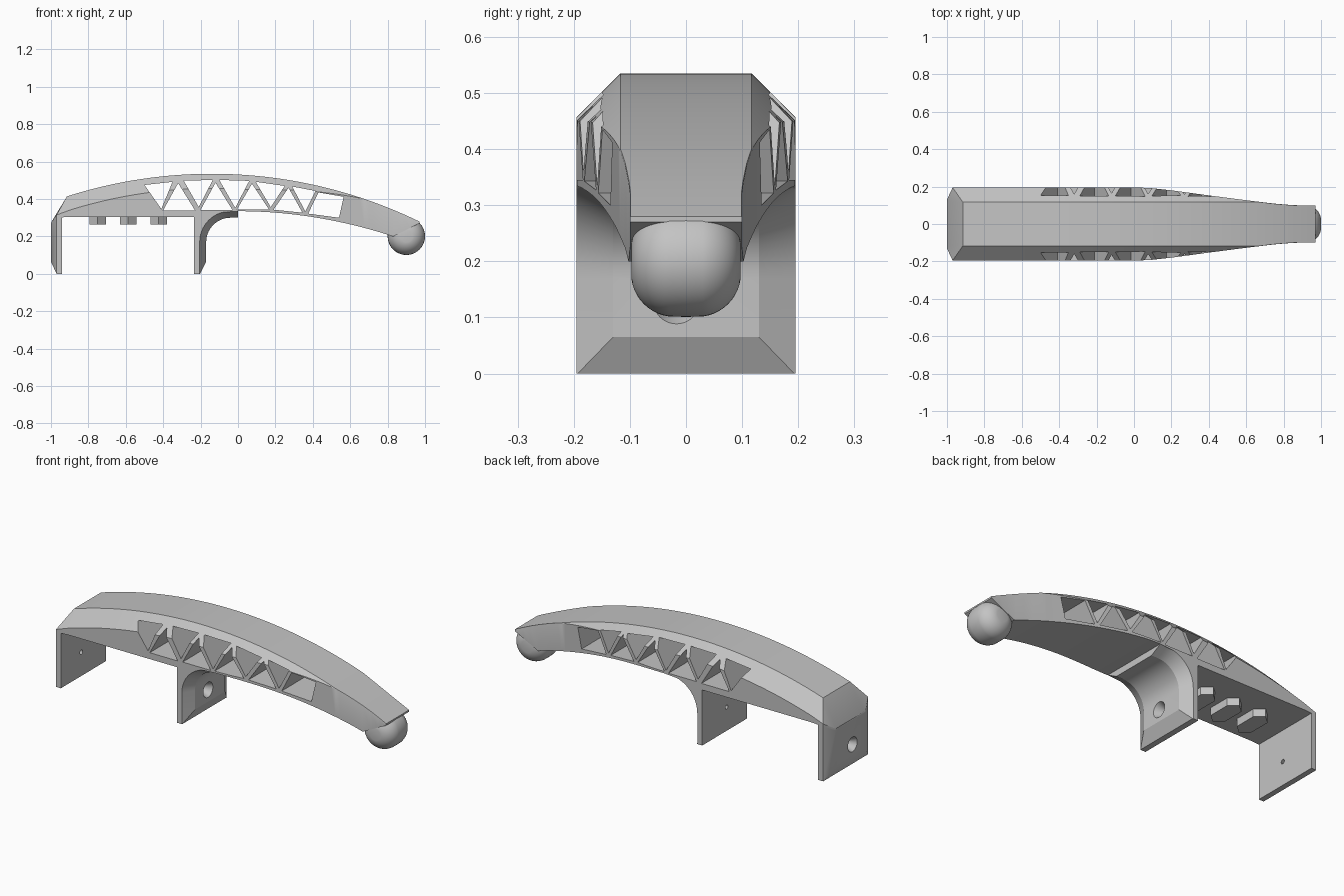
import bpy, bmesh, math
from mathutils import Matrix

if "Cube" in bpy.data.objects:
    bpy.data.objects.remove(bpy.data.objects["Cube"], do_unlink=True)

GREY = (0.55, 0.55, 0.55, 1)
mat = bpy.data.materials.new("plain grey")
mat.use_nodes = True
mat.diffuse_color = GREY
mat.node_tree.nodes["Principled BSDF"].inputs["Base Color"].default_value = GREY

W, FLAT, TOP = 0.195, 0.117, 0.535      # half width, half top flat, crown height
BOW = 2.54                              # radius of the arched top
INNER = 0.13                            # half width of the raised flats
SHIFT = -0.017                          # sideways offset of holes and bosses


def finish(name, bm):
    bmesh.ops.recalc_face_normals(bm, faces=bm.faces[:])
    me = bpy.data.meshes.new(name)
    bm.to_mesh(me)
    bm.free()
    me.materials.append(mat)
    ob = bpy.data.objects.new(name, me)
    bpy.context.collection.objects.link(ob)
    return ob


def add_loft(bm, rings):
    loops = [[bm.verts.new(p) for p in ring] for ring in rings]
    n = len(loops[0])
    for a, b in zip(loops, loops[1:]):
        for i in range(n):
            j = (i + 1) % n
            bm.faces.new((a[i], a[j], b[j], b[i]))
    bm.faces.new(loops[0][::-1])
    bm.faces.new(loops[-1])


def loft(name, rings):
    bm = bmesh.new()
    add_loft(bm, rings)
    return finish(name, bm)


def prism(name, outline, half):
    return loft(name, [[(x, y, z) for x, z in outline] for y in (-half, half)])


def select(ob):
    bpy.ops.object.select_all(action='DESELECT')
    ob.select_set(True)
    bpy.context.view_layer.objects.active = ob


def cut(targets, cutter):
    for ob in targets:
        mod = ob.modifiers.new("cut", 'BOOLEAN')
        mod.operation, mod.solver, mod.object = 'DIFFERENCE', 'EXACT', cutter
        select(ob)
        bpy.ops.object.modifier_apply(modifier=mod.name)
    bpy.data.objects.remove(cutter, do_unlink=True)


def lerp(table, x):
    for (x0, v0), (x1, v1) in zip(table, table[1:]):
        if x <= x1:
            return v0 + (v1 - v0) * max(0, (x - x0) / (x1 - x0))
    return table[-1][1]


# Curves that shape the beam
PLAN = [(0.03, W), (0.1, 0.191), (0.2, 0.18), (0.4, 0.153), (0.6, 0.127),
        (0.75, 0.109), (0.86, 0.1), (1, 0.1)]
UNDER = [(-0.15, 0.305), (-0.1, 0.328), (0, 0.335)]
NOSE = [(0.83, 0.2), (0.92, 0.245), (0.962, 0.266), (0.97, 0.27)]


def crown(x):
    return TOP - BOW + math.sqrt(BOW ** 2 - (x + 0.14) ** 2)


def underside(x):
    if x < 0:
        return lerp(UNDER, x)
    return 0.335 - 0.135 * (x / 0.83) ** 2 if x < 0.83 else lerp(NOSE, x)


def ring_of(half):
    return half + [(x, -y, z) for x, y, z in reversed(half)]


def section(x):
    h, zt = lerp(PLAN, x), crown(x)
    zc = zt - max(0.003, h - FLAT)
    return ring_of([(x, h, underside(x)), (x, h, zc), (x, min(FLAT, h - 0.001), zt)])


# Arched beam with a bevelled back end
xs = [-0.9 + 0.025 * i for i in range(70)] + [0.83, 0.875, 0.92, 0.962, 0.97]
rings = [ring_of([(-1, INNER, 0.265), (-1, INNER, 0.272), (-0.998, FLAT, 0.276)]),
         ring_of([(-0.97, W, 0.3), (-0.97, W, 0.315), (-0.915, FLAT, crown(-0.915))])]
beam = loft("arched_beam", rings + [section(x) for x in xs])

# Truss openings through the beam
OPENINGS = [
    [(-0.5, 0.475), (-0.35, 0.492), (-0.41, 0.347)],
    [(-0.32, 0.485), (-0.4, 0.34), (-0.23, 0.34)],
    [(-0.29, 0.498), (-0.135, 0.502), (-0.21, 0.357)],
    [(-0.12, 0.487), (-0.2, 0.342), (-0.03, 0.342)],
    [(-0.1, 0.502), (0.06, 0.497), (-0.015, 0.353)],
    [(0.075, 0.482), (-0.005, 0.345), (0.165, 0.345)],
    [(0.095, 0.492), (0.25, 0.47), (0.175, 0.357)],
    [(0.27, 0.46), (0.19, 0.343), (0.345, 0.327)],
    [(0.29, 0.467), (0.415, 0.443), (0.36, 0.333)],
    [(0.43, 0.435), (0.565, 0.412), (0.54, 0.3), (0.375, 0.322)],
]
for outline in OPENINGS:
    cut([beam], prism("truss_cutter", outline, 0.3))

# Back leg with a bevelled outer face
back_leg = loft("back_leg", [
    [(x, -h, z0), (x, h, z0), (x, h, z1), (x, -h, z1)]
    for x, h, z0, z1 in ((-0.94, W, 0, 0.312), (-0.97, W, 0, 0.312), (-1, INNER, 0.065, 0.272))])

# Middle leg flowing into the beam through a fillet
CX, CZ, R, LIFT = -0.04, 0.17, 0.165, 0.035
angles = [math.pi - math.pi / 2 * i / 14 for i in range(15)]


def arc(r):
    return [(CX + r * math.cos(a), CZ + r * math.sin(a)) for a in angles]


middle_leg = prism("middle_leg", [(-0.235, 0.32), (-0.235, 0), (CX - R, 0)] + arc(R)
                   + [(0, 0.335), (0, 0.34)], W)

# Raised trapezoid rib lining the fillet
outer = [(CX - R, 0), (CX - R, 0.065)] + arc(R) + [(0, CZ + R)]
inner = [(CX - R + 0.002, 0), (CX - R + LIFT, 0.065)] + arc(R - LIFT) + [(0, CZ + R - LIFT)]
rings = []
for i, ((x0, z0), (x1, z1)) in enumerate(zip(outer, inner)):
    h = W - 0.002 if i == 0 else INNER
    rings.append([(x0, -W, z0), (x0, W, z0), (x1, h, z1), (x1, -h, z1)])
rib = loft("fillet_rib", rings)

# Countersunk screw holes
for targets, x, wide, narrow in (([back_leg], -0.97, 0.042, 0.01),
                                 ([middle_leg, rib], -0.203, 0.01, 0.042)):
    bm = bmesh.new()
    turn = Matrix.Translation((x, SHIFT, 0.13)) @ Matrix.Rotation(math.pi / 2, 4, 'Y')
    bmesh.ops.create_cone(bm, cap_ends=True, segments=32, radius1=wide, radius2=narrow,
                          depth=0.068, matrix=turn)
    cut(targets, finish("hole_cutter", bm))

# Hexagonal bosses under the back of the beam
HEX = [(0, 0.1), (0.045, 0.06), (0.045, -0.06), (0, -0.1), (-0.045, -0.06), (-0.045, 0.06)]
for i in range(3):
    cx = -0.75 + 0.163 * i
    loft(f"hex_boss_{i + 1}", [[(cx + x, y + SHIFT, z) for x, y in HEX] for z in (0.263, 0.31)])

# Rounded barrel under the nose, turned about the y axis
F, S, HALF = 0.078, 48, 0.098
rings = []
for i in range(1, 24):
    t = math.pi * i / 24
    side = (i > 12) - (i < 12)
    y = -math.cos(t) * F + side * (HALF - F)
    r = 0.1 - F + F * math.sin(t)
    rings.append([(0.9 + r * math.cos(k * math.tau / S), y, 0.201 + r * math.sin(k * math.tau / S))
                  for k in range(S)])
barrel = loft("nose_barrel", rings)

for ob in (beam, back_leg, middle_leg, rib, barrel):
    select(ob)
    bpy.ops.object.shade_smooth_by_angle(angle=math.radians(25))
